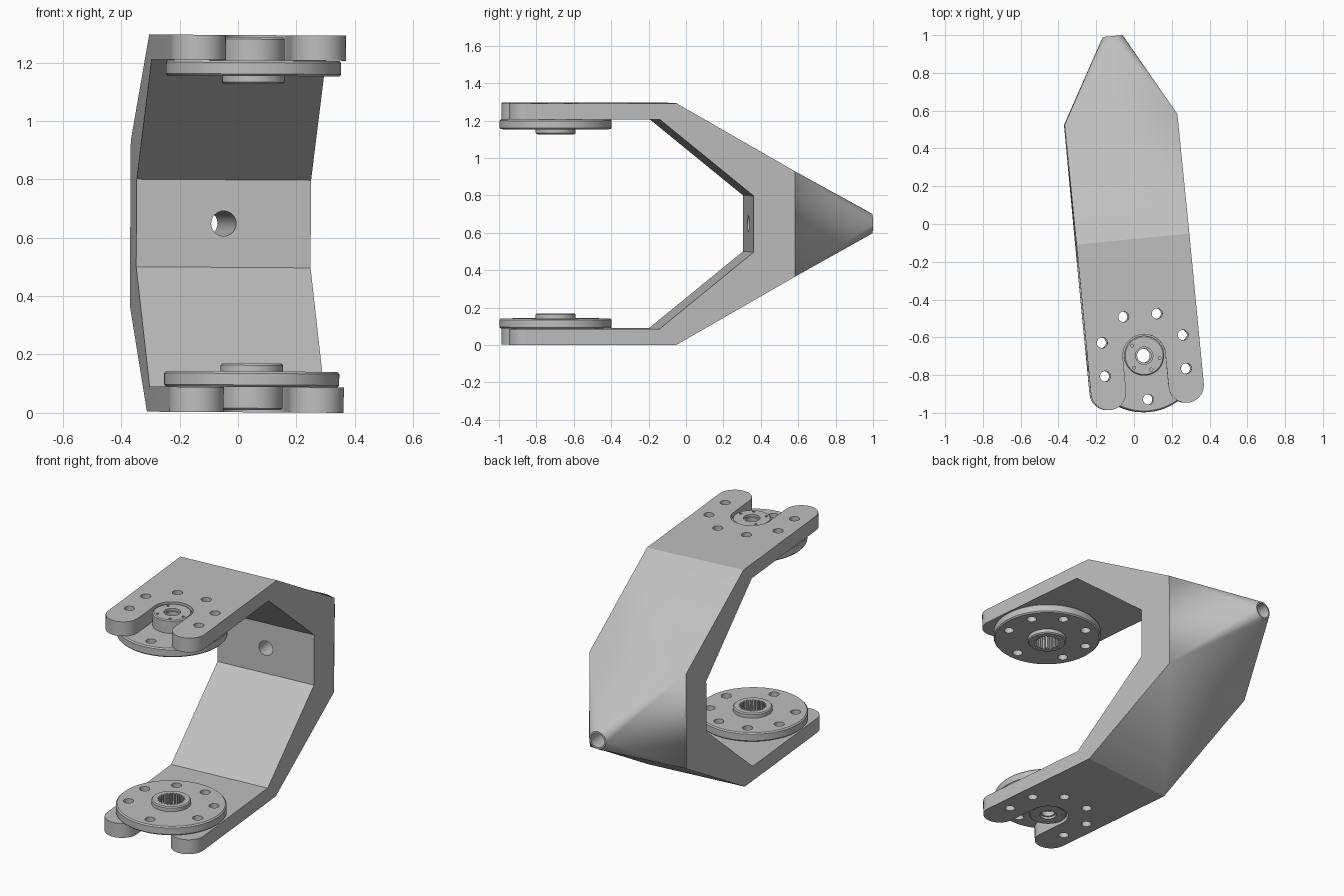
import bpy, bmesh, math
from mathutils import Matrix, Vector

if "Cube" in bpy.data.objects:
    bpy.data.objects.remove(bpy.data.objects["Cube"])

HALF = 0.646       # half of the full height; local z = 0 is the mid plane
PLATE = 0.56       # inner face of each arm
WIDTH = 0.3        # half width of the bracket
WORLD = (Matrix.Translation((0.05, -0.697, HALF + 0.002))
         @ Matrix.Rotation(0.006, 4, 'Y')
         @ Matrix.Rotation(math.radians(5.5), 4, 'Z'))
ALONG_X = Matrix(((0, 0, 1, 0), (1, 0, 0, 0), (0, 1, 0, 0), (0, 0, 0, 1)))
ALONG_Y = ALONG_X @ ALONG_X @ Matrix.Identity(4)
ALONG_Y = Matrix(((0, 1, 0, 0), (0, 0, 1, 0), (1, 0, 0, 0), (0, 0, 0, 1)))

grey = bpy.data.materials.new("metal grey")
grey.use_nodes = True
grey.diffuse_color = (0.52, 0.52, 0.52, 1)
grey.node_tree.nodes["Principled BSDF"].inputs["Base Color"].default_value = (0.52, 0.52, 0.52, 1)


def arc(cx, cy, r, start, end, n):
    """Points on an arc, both ends included."""
    angles = [math.radians(start + (end - start) * i / n) for i in range(n + 1)]
    return [(cx + r * math.cos(a), cy + r * math.sin(a)) for a in angles]


def circle(cx, cy, r, n=24):
    return arc(cx, cy, r, 0, 360, n)[:-1]


def prism(bm, points, low, high, axis=Matrix.Identity(4)):
    """Extrude a flat outline from low to high along an axis."""
    a = [bm.verts.new(axis @ Vector((x, y, low))) for x, y in points]
    b = [bm.verts.new(axis @ Vector((x, y, high))) for x, y in points]
    bm.faces.new(a[::-1])
    bm.faces.new(b)
    for i in range(len(a)):
        j = (i + 1) % len(a)
        bm.faces.new((a[i], a[j], b[j], b[i]))


def make(name, bm):
    bmesh.ops.recalc_face_normals(bm, faces=bm.faces)
    mesh = bpy.data.meshes.new(name)
    bm.to_mesh(mesh)
    bm.free()
    mesh.materials.append(grey)
    ob = bpy.data.objects.new(name, mesh)
    bpy.context.collection.objects.link(ob)
    ob.matrix_world = WORLD
    return ob


def finish(ob, cutters, mirror=False):
    """Cut, mirror if wanted, then shade."""
    bpy.context.view_layer.update()
    bpy.ops.object.select_all(action='DESELECT')
    bpy.context.view_layer.objects.active = ob
    ob.select_set(True)
    for cutter in cutters:
        cutter.hide_render = True
        mod = ob.modifiers.new("cut", 'BOOLEAN')
        mod.operation = 'DIFFERENCE'
        mod.solver = 'EXACT'
        mod.object = cutter
        bpy.ops.object.modifier_apply(modifier=mod.name)
        bpy.data.objects.remove(cutter)
    if mirror:
        mod = ob.modifiers.new("mirror", 'MIRROR')
        mod.use_axis = (False, False, True)
        mod.use_mirror_merge = False
        bpy.ops.object.modifier_apply(modifier=mod.name)
    bpy.ops.object.shade_smooth_by_angle(angle=math.radians(25))


# Bracket: C-shaped side profile with a tapered nose drawn to a round tip
lower = [(1.035, -0.15), (0.53, -PLATE), (-0.35, -PLATE),
         (-0.35, -HALF), (0.62, -HALF), (1.256, -0.282)]
bm = bmesh.new()
prism(bm, lower + [(y, -z) for y, z in reversed(lower)], -WIDTH, WIDTH, ALONG_X)
back = next(f for f in bm.faces if all(v.co.y > 1.25 for v in f.verts))
corners = list(back.verts)
bmesh.ops.delete(bm, geom=[back], context='FACES_ONLY')
tip = []
for r, y in ((0.068, 1.645), (0.064, 1.68), (0.052, 1.7)):
    tip += [bm.verts.new((u, y, z)) for u, z in circle(0, 0, r, 40)]
bmesh.ops.convex_hull(bm, input=corners + tip, use_existing_faces=False)
inner = [f for f in bm.faces if all(v in corners for v in f.verts)]
bmesh.ops.delete(bm, geom=inner, context='FACES_ONLY')
cap = [f for f in bm.faces if all(v.co.y > 1.699 for v in f.verts)]
bmesh.ops.dissolve_faces(bm, faces=cap)
bracket = make("bracket", bm)

# Fork outline: rounded arm ends either side of a round-ended slot
SLOT = 0.113
arm_r = (WIDTH - SLOT) / 2
arm_x = (WIDTH + SLOT) / 2
arm_y = arm_r - 0.27
outline = ([(-0.4, -0.5), (-0.4, arm_y)]
           + arc(-arm_x, arm_y, arm_r, 180, 360, 20)
           + arc(0, 0, SLOT, 180, 0, 32)
           + arc(arm_x, arm_y, arm_r, 180, 360, 20)
           + [(0.4, arm_y), (0.4, -0.5)])
bm = bmesh.new()
prism(bm, outline, -1, 1)
fork_cut = make("fork_cutter", bm)

# Bolt holes, and the bore through the nose
BOLTS = [-22.5, 22.5, 67.5, 112.5, 157.5, 202.5]


def bolt_holes(bm, angles):
    for a in map(math.radians, angles):
        prism(bm, circle(0.233 * math.cos(a), 0.233 * math.sin(a), 0.028, 20), -1, 1)


bm = bmesh.new()
bolt_holes(bm, BOLTS)
prism(bm, circle(0, 0, 0.043, 32), 0.9, 1.9, ALONG_Y)
finish(bracket, [fork_cut, make("bolt_cutter", bm)])

# Round drive disc with hubs on both faces, turned from a profile
profile = [(0, 0.008), (0.1, 0.008), (0.106, 0.014), (0.106, 0.087), (0.293, 0.087),
           (0.3, 0.094), (0.3, 0.133), (0.293, 0.14), (0.107, 0.14), (0.107, 0.161),
           (0.101, 0.167), (0, 0.167)]
bm = bmesh.new()
verts = [bm.verts.new((r, 0, z - HALF)) for r, z in profile]
edges = [bm.edges.new(pair) for pair in zip(verts, verts[1:])]
bmesh.ops.spin(bm, geom=verts + edges, axis=(0, 0, 1), cent=(0, 0, 0),
               angle=math.tau, steps=72, use_duplicate=False)
bmesh.ops.remove_doubles(bm, verts=bm.verts, dist=0.0001)
discs = make("drive_discs", bm)

# Bolt holes, pin holes and counterbore in the disc
bm = bmesh.new()
bolt_holes(bm, BOLTS + [270])
for a in map(math.radians, (135, 225, 292, 345)):
    prism(bm, circle(0.083 * math.cos(a), 0.083 * math.sin(a), 0.008, 10), -1, 0.02 - HALF)
prism(bm, circle(0, 0, 0.046, 32), -1, 0.022 - HALF)
disc_holes = make("disc_hole_cutter", bm)

# Toothed socket
TEETH = 25
socket = []
for i in range(TEETH):
    for step, r in ((0, 0.064), (0.3, 0.064), (0.45, 0.074), (0.85, 0.074)):
        a = math.tau * (i + step) / TEETH
        socket.append((r * math.cos(a), r * math.sin(a)))
bm = bmesh.new()
prism(bm, socket, 0.05 - HALF, 0.3 - HALF)
socket_cut = make("socket_cutter", bm)

# Centre screw hole
bm = bmesh.new()
prism(bm, circle(0, 0, 0.037, 32), -1, 0.3 - HALF)
screw_cut = make("screw_cutter", bm)
finish(discs, [disc_holes, socket_cut, screw_cut], mirror=True)
